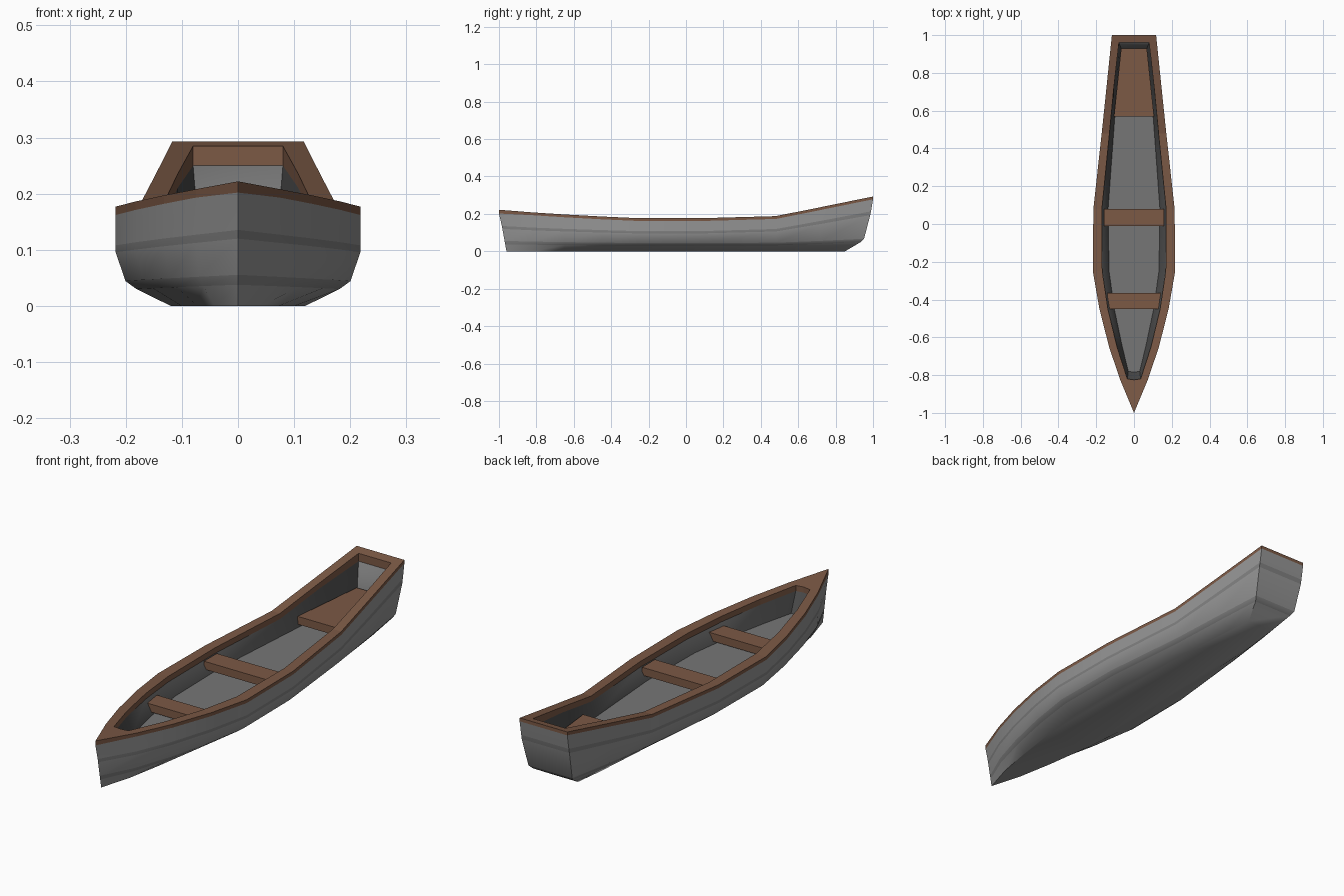
import bpy, bmesh

if "Cube" in bpy.data.objects:
    bpy.data.objects.remove(bpy.data.objects["Cube"])


def material(name, r, g, b):
    m = bpy.data.materials.new(name)
    m.diffuse_color = (r, g, b, 1)
    m.use_nodes = True
    m.node_tree.nodes["Principled BSDF"].inputs["Base Color"].default_value = m.diffuse_color
    return m


brown = material("brown_wood", .2, .1, .06)
hull_grey = material("hull_grey", .3, .3, .3)
stripe_grey = material("stripe_grey", .22, .22, .22)
floor_grey = material("floor_grey", .18, .18, .18)
wall_grey = material("inner_wall_grey", .075, .075, .075)

# Stations from bow to stern: y, half beam, sheer height
Y = [-1, -.82, -.65, -.45, -.25, .08, .48, .72, 1]
W = [0, .075, .132, .183, .218, .215, .171, .146, .117]
S = [.222, .208, .197, .186, .177, .177, .188, .236, .293]
# Opening inside the rim, and the floor outline: (half width, y)
OPENING = [(0, -.825), (.035, -.82), (.09, -.65), (.138, -.45), (.168, -.25),
           (.17, .08), (.13, .48), (.107, .72), (.08, .96)]
FLOOR = [(0, -.785), (.03, -.78), (.062, -.65), (.104, -.45), (.132, -.25),
         (.137, .08), (.108, .48), (.09, .72), (.068, .93)]
FLOOR_Z = .1


def sheer(y):
    for i in range(len(Y) - 1):
        if y <= Y[i + 1]:
            return S[i] + (S[i + 1] - S[i]) * (y - Y[i]) / (Y[i + 1] - Y[i])
    return S[-1]


def mirrored(half):
    return half + [(-x, y, z) for x, y, z in reversed(half[1:])]


def finish(bm, name, materials, smooth=None):
    bmesh.ops.remove_doubles(bm, verts=bm.verts[:], dist=1e-5)
    bmesh.ops.recalc_face_normals(bm, faces=bm.faces[:])
    mesh = bpy.data.meshes.new(name)
    bm.to_mesh(mesh)
    bm.free()
    ob = bpy.data.objects.new(name, mesh)
    bpy.context.collection.objects.link(ob)
    for m in materials:
        mesh.materials.append(m)
    if smooth:
        bpy.ops.object.select_all(action='DESELECT')
        ob.select_set(True)
        bpy.context.view_layer.objects.active = ob
        bpy.ops.object.shade_smooth_by_angle(angle=smooth)
    return ob


def loft(name, rings, materials, bands=None, caps=None, smooth=None):
    """Skin closed rings; bands gives a material slot per strip, caps for the two ends."""
    bm = bmesh.new()
    vs = [[bm.verts.new(p) for p in mirrored(r)] for r in rings]
    n = len(vs[0])
    for k, (a, b) in enumerate(zip(vs, vs[1:])):
        for i in range(n):
            j = (i + 1) % n
            f = bm.faces.new((a[i], a[j], b[j], b[i]))
            f.material_index = bands[k] if bands else 0
            # inner face of the transom is as light as the floor
            if f.material_index == 3 and i == n // 2:
                f.material_index = 2
    if caps:
        for ring, slot in zip((vs[0], vs[-1]), caps):
            bm.faces.new(ring).material_index = slot
    return finish(bm, name, materials, smooth)


# Rim rings, shared with the hull so the two meet exactly
outer_top = list(zip(W, Y, S))
outer_low = [(x, y, z - (.02 if y == -1 else .015)) for x, y, z in outer_top]
inner_top = [(x, y, sheer(y)) for x, y in OPENING]
inner_low = [(x, y, z - (.035 if y > .9 else .025)) for x, y, z in inner_top]

# Hull: flat bottom, rounded bilge, upright sides, raked bow and stern
rings = []
for height, width, lift, stern_y in [(0, .55, 0, .85), (.17, .83, 0, .935), (.25, .92, -.006, .952),
                                     (.54, 1, .035, .985), (.61, 1, .035, .989)]:
    ring = []
    for y, w, s in zip(Y, W, S):
        z = height * s + lift * max(0, (y - .4) / .6)
        yy = -1 + .04 * (1 - z / s) if y == -1 else stern_y if y == 1 else y
        ring.append((w * width, yy, z))
    rings.append(ring)
floor = [(x, y, FLOOR_Z) for x, y in FLOOR]
loft("hull", rings + [outer_low, inner_low, floor],
     [hull_grey, stripe_grey, floor_grey, wall_grey],
     bands=[0, 1, 0, 1, 0, 3, 3], caps=(0, 2), smooth=.85)

# Wooden rim
loft("rim", [outer_low, outer_top, inner_top, inner_low, outer_low], [brown])


# Seats: tapered planks
def seat(name, y0, y1, w0, w1, top, thick=.035):
    bm = bmesh.new()
    outline = [(-w0, y0), (w0, y0), (w1, y1), (-w1, y1)]
    a, b = [[bm.verts.new((x, y, z)) for x, y in outline] for z in (top - thick, top)]
    bm.faces.new(a)
    bm.faces.new(b)
    for i in range(4):
        j = (i + 1) % 4
        bm.faces.new((a[i], a[j], b[j], b[i]))
    finish(bm, name, [brown])


seat("front_seat", -.45, -.365, .132, .142, .145)
seat("middle_seat", -.01, .08, .16, .16, .155)
seat("stern_seat", .57, .93, .106, .068, .147)
